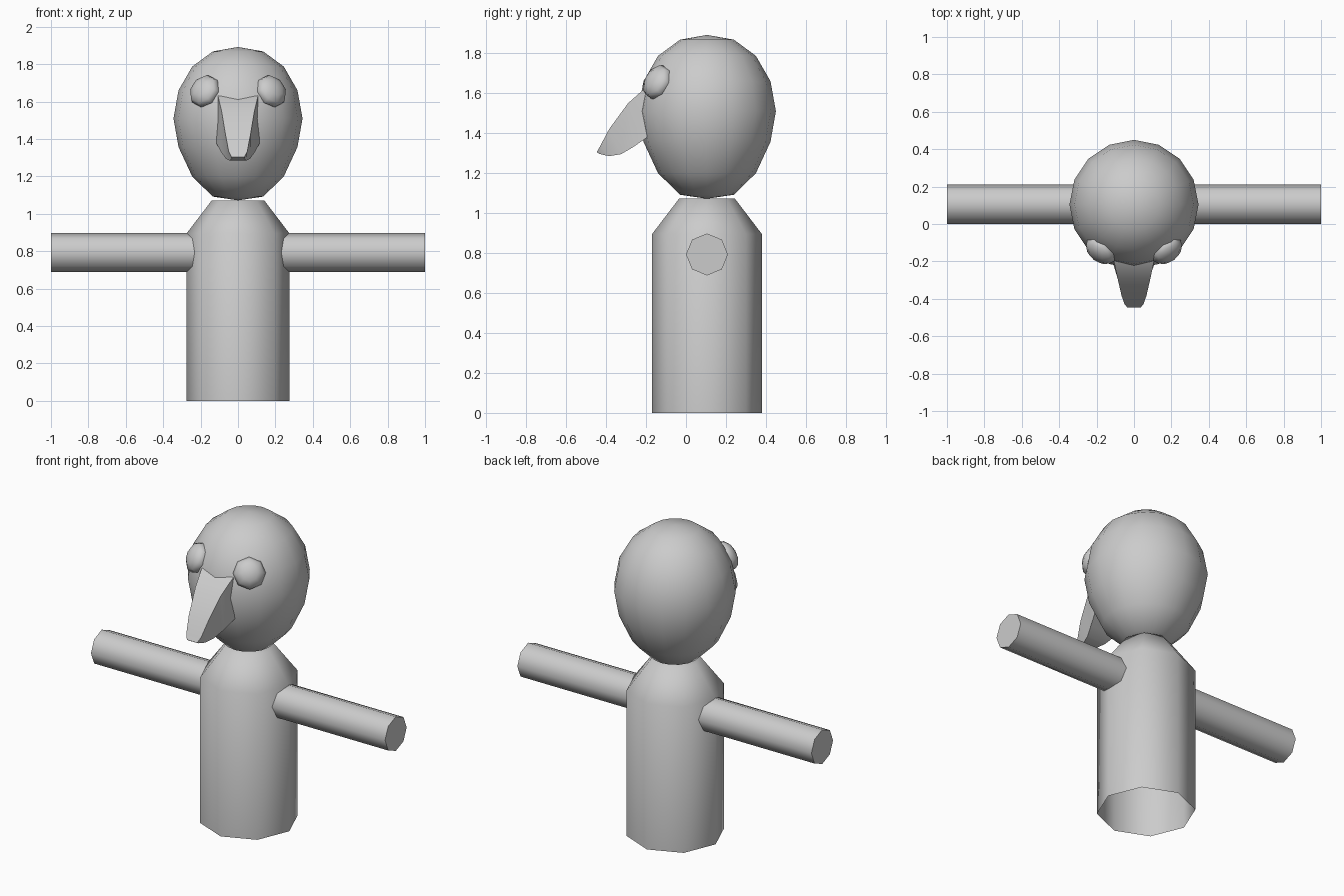
import bpy, bmesh, math
from mathutils import Vector, Matrix

cube = bpy.data.objects.get("Cube")
if cube:
    bpy.data.objects.remove(cube, do_unlink=True)

AXIS_Y = 0.105  # body, head and arms share this depth

grey = bpy.data.materials.new("plain grey")
grey.use_nodes = True
grey.diffuse_color = (0.6, 0.6, 0.6, 1)
grey.node_tree.nodes["Principled BSDF"].inputs["Base Color"].default_value = (0.6, 0.6, 0.6, 1)


def finish(name, bm, angle):
    bmesh.ops.recalc_face_normals(bm, faces=bm.faces)
    mesh = bpy.data.meshes.new(name)
    bm.to_mesh(mesh)
    bm.free()
    mesh.materials.append(grey)
    obj = bpy.data.objects.new(name, mesh)
    bpy.context.collection.objects.link(obj)
    bpy.ops.object.select_all(action='DESELECT')
    bpy.context.view_layer.objects.active = obj
    obj.select_set(True)
    bpy.ops.object.shade_smooth_by_angle(angle=math.radians(angle))
    return obj


def bridge(bm, rings):
    for a, b in zip(rings, rings[1:]):
        n = len(a)
        for i in range(n):
            j = (i + 1) % n
            bm.faces.new((a[i], a[j], b[j], b[i]))


def lathe(bm, profile, sides):
    """Rings of (radius, height) about the shared upright axis."""
    rings = []
    for r, z in profile:
        angles = [math.tau * i / sides for i in range(sides)]
        rings.append([bm.verts.new((r * math.cos(a), AXIS_Y + r * math.sin(a), z)) for a in angles])
    bridge(bm, rings)
    return rings


# Body: eight-sided tube, open below, tapering at the shoulders
bm = bmesh.new()
rings = lathe(bm, [(0.275, 0), (0.275, 0.895), (0.14, 1.072)], 8)
bm.faces.new(rings[-1])
finish("body", bm, 60)

# Head: egg, narrower towards the neck
bm = bmesh.new()
rings = lathe(bm, [(0.135, 1.092), (0.245, 1.2), (0.318, 1.357), (0.345, 1.51),
                   (0.318, 1.66), (0.245, 1.787), (0.135, 1.868)], 16)
for ring, z in ((rings[0], 1.072), (rings[-1], 1.892)):
    pole = bm.verts.new((0, AXIS_Y, z))
    for i in range(16):
        bm.faces.new((ring[i], ring[(i + 1) % 16], pole))
finish("head", bm, 60)

# Arms: one eight-sided bar reaching through the body
bm = bmesh.new()
bmesh.ops.create_cone(bm, cap_ends=True, segments=8, radius1=0.105, radius2=0.105, depth=2,
                      matrix=Matrix.Translation((0, AXIS_Y, 0.793)) @ Matrix.Rotation(math.pi / 2, 4, 'Y'))
finish("arms", bm, 60)

# Eyes: flattened balls lying against the head
for side, name in ((1, "left_eye"), (-1, "right_eye")):
    facing = Vector((side * 0.55, -0.72, 0.42)).to_track_quat('Z', 'Y').to_matrix().to_4x4()
    place = Matrix.Translation((side * 0.177, -0.142, 1.655))
    bm = bmesh.new()
    bmesh.ops.create_uvsphere(bm, u_segments=8, v_segments=6, radius=1,
                              matrix=place @ facing @ Matrix.Diagonal((0.092, 0.092, 0.055, 1)))
    finish(name, bm, 60)

# Beak: four-cornered sections (top y, z, half width, bottom y, z, half width)
sections = [(-0.13, 1.66, 0.11, -0.13, 1.42, 0.115),
            (-0.2, 1.63, 0.107, -0.2, 1.375, 0.115),
            (-0.29, 1.55, 0.088, -0.265, 1.33, 0.09),
            (-0.385, 1.42, 0.066, -0.325, 1.295, 0.065),
            (-0.43, 1.335, 0.05, -0.385, 1.285, 0.045),
            (-0.447, 1.305, 0.035, -0.435, 1.297, 0.033)]
bm = bmesh.new()
rings = []
for ty, tz, tw, by, bz, bw in sections:
    rings.append([bm.verts.new(p) for p in ((-tw, ty, tz), (tw, ty, tz), (bw, by, bz), (-bw, by, bz))])
bridge(bm, rings)
for ring in (rings[0], rings[-1]):
    bm.faces.new(ring)
finish("beak", bm, 35)
